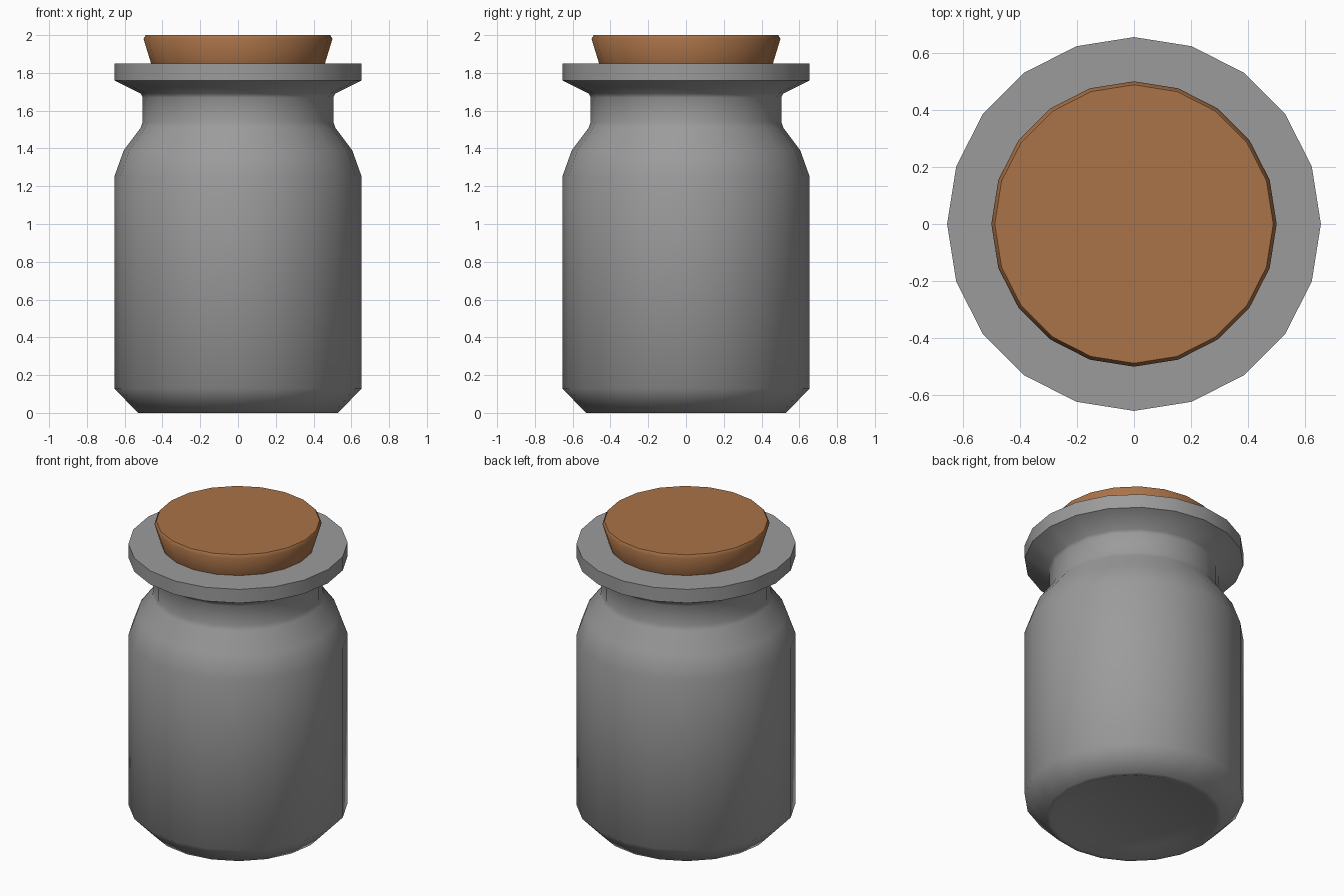
import bpy, bmesh, math

if "Cube" in bpy.data.objects:
    bpy.data.objects.remove(bpy.data.objects["Cube"])

SIDES = 20

def material(name, rgb):
    m = bpy.data.materials.new(name)
    m.diffuse_color = (*rgb, 1)
    m.use_nodes = True
    m.node_tree.nodes["Principled BSDF"].inputs["Base Color"].default_value = m.diffuse_color
    return m

def lathe(name, profile, mat, angle):
    """Revolve (radius, z) points around z; radius 0 makes a pole."""
    bm = bmesh.new()
    rings = []
    for r, z in profile:
        if r == 0:
            rings.append([bm.verts.new((0, 0, z))] * SIDES)
        else:
            rings.append([bm.verts.new((r * math.cos(2 * math.pi * i / SIDES),
                                        r * math.sin(2 * math.pi * i / SIDES), z))
                          for i in range(SIDES)])
    for a, b in zip(rings, rings[1:]):
        for i in range(SIDES):
            j = (i + 1) % SIDES
            bm.faces.new(list(dict.fromkeys((a[i], a[j], b[j], b[i]))))
    bmesh.ops.recalc_face_normals(bm, faces=bm.faces)
    me = bpy.data.meshes.new(name)
    bm.to_mesh(me)
    bm.free()
    me.materials.append(mat)
    ob = bpy.data.objects.new(name, me)
    bpy.context.collection.objects.link(ob)
    bpy.ops.object.select_all(action='DESELECT')
    ob.select_set(True)
    bpy.context.view_layer.objects.active = ob
    bpy.ops.object.shade_smooth_by_angle(angle=math.radians(angle))
    return ob

glass = material("grey glass", (0.33, 0.33, 0.33))
cork = material("brown cork", (0.40, 0.17, 0.065))

# Hollow jar: dished base, body, shoulder, neck, flared rim, inner wall
lathe("jar", [(0, 0.03), (0.42, 0.03), (0.50, 0), (0.53, 0), (0.655, 0.13),
              (0.655, 1.25), (0.605, 1.39), (0.515, 1.51), (0.505, 1.54),
              (0.505, 1.67), (0.515, 1.69), (0.655, 1.76), (0.655, 1.85),
              (0.45, 1.85), (0.43, 1.75), (0.43, 1.53), (0.54, 1.37),
              (0.59, 1.23), (0.59, 0.16), (0.50, 0.08), (0, 0.08)], glass, 50)

# Tapered cork stopper with a bevelled top edge
lathe("cork_stopper", [(0, 1.60), (0.39, 1.60), (0.46, 1.85), (0.50, 1.98),
                       (0.488, 2.0), (0, 2.0)], cork, 50)
